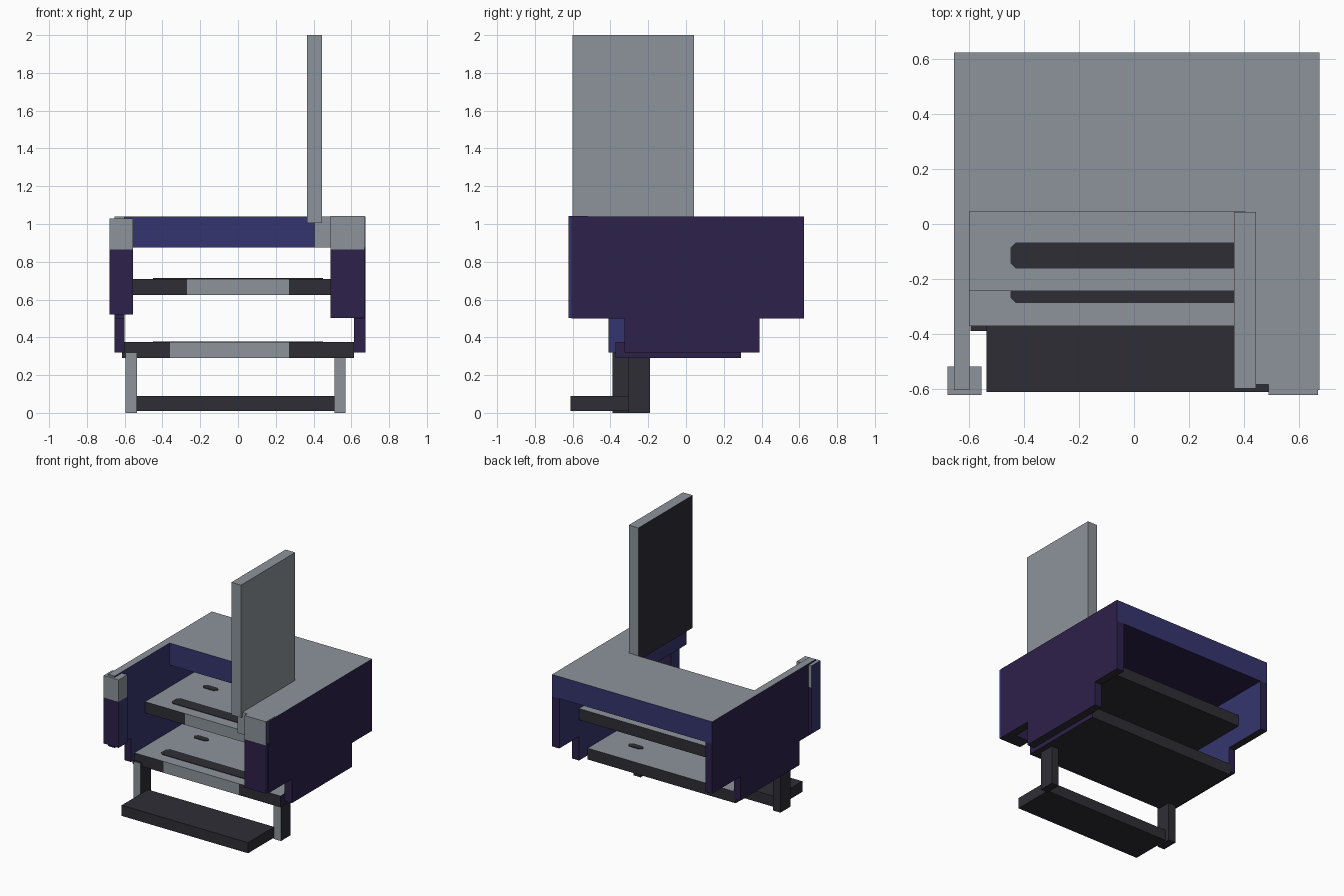
import bpy, bmesh
from mathutils import Vector

cube = bpy.data.objects.get("Cube")
if cube:
    bpy.data.objects.remove(cube, do_unlink=True)


def material(name, rgb):
    m = bpy.data.materials.new(name)
    m.use_nodes = True
    m.diffuse_color = (*rgb, 1)
    m.node_tree.nodes["Principled BSDF"].inputs["Base Color"].default_value = (*rgb, 1)
    return m


MATS = [material("light grey", (0.265, 0.295, 0.325)),
        material("charcoal", (0.027, 0.027, 0.036)),
        material("deep purple", (0.027, 0.015, 0.07)),
        material("indigo blue", (0.036, 0.036, 0.16))]
GREY, DARK, PURPLE, BLUE = range(4)
DIRS = {"left": (1, 0, 0), "right": (-1, 0, 0), "back": (0, 1, 0),
        "front": (0, -1, 0), "top": (0, 0, 1), "bottom": (0, 0, -1)}


def box(name, xs, ys, zs, base, cuts=(), band=None, **sides):
    """Box between ranges; sides recolours faces, band recolours the middle of a cut front."""
    bm = bmesh.new()
    bmesh.ops.create_cube(bm, size=1)
    for v in bm.verts:
        v.co = [r[0] if c < 0 else r[1] for c, r in zip(v.co, (xs, ys, zs))]
    for x in cuts:
        bmesh.ops.bisect_plane(bm, geom=bm.verts[:] + bm.edges[:] + bm.faces[:],
                               plane_co=(x, 0, 0), plane_no=(1, 0, 0))
    bm.normal_update()
    for f in bm.faces:
        f.material_index = base
        for side, col in sides.items():
            if f.normal.dot(Vector(DIRS[side])) > 0.9:
                f.material_index = col
        if band is not None and f.normal.y < -0.9:
            if cuts[0] < f.calc_center_median().x < cuts[1]:
                f.material_index = band
    return finish(name, bm)


def finish(name, bm):
    me = bpy.data.meshes.new(name)
    bm.to_mesh(me)
    bm.free()
    for m in MATS:
        me.materials.append(m)
    ob = bpy.data.objects.new(name, me)
    bpy.context.collection.objects.link(ob)
    return ob


def plate(name, xs, ys, z, c):
    """Thin dark plate with clipped corners."""
    (a, b), (d, e) = xs, ys
    pts = [(a + c, d), (b - c, d), (b, d + c), (b, e - c),
           (b - c, e), (a + c, e), (a, e - c), (a, d + c)]
    bm = bmesh.new()
    face = bm.faces.new([bm.verts.new((x, y, z)) for x, y in pts])
    ext = bmesh.ops.extrude_face_region(bm, geom=[face])
    for v in ext["geom"]:
        if isinstance(v, bmesh.types.BMVert):
            v.co.z += 0.004
    bmesh.ops.recalc_face_normals(bm, faces=bm.faces[:])
    for f in bm.faces:
        f.material_index = DARK
    finish(name, bm)


# Desk top with coloured aprons
box("desk_top", (-0.655, 0.675), (0.045, 0.625), (0.875, 1.04), PURPLE,
    top=GREY, front=BLUE, back=BLUE)

# Side walls: lower panel, arm in front of the top, and skirt below
for side, inner, xs, skirt in (("right", "left", (-0.655, -0.6), (-0.41, 0.29)),
                               ("left", "right", (0.615, 0.675), (-0.325, 0.39))):
    faces = {inner: BLUE}
    box(side + "_wall", xs, (-0.605, 0.625), (0.5, 0.875), PURPLE, bottom=DARK, **faces)
    box(side + "_arm", xs, (-0.605, 0.045), (0.875, 1.04), PURPLE, top=GREY,
        front=GREY, **faces)
    box(side + "_skirt", xs, skirt, (0.32, 0.5), PURPLE, bottom=DARK, **faces)

# Front towers with grey caps
for side, xs, z0, z1 in (("right", (-0.68, -0.555), 0.52, 1.03),
                         ("left", (0.49, 0.67), 0.503, 1.043)):
    ys = (-0.623, -0.52)
    box(side + "_tower", xs, ys, (z0, 0.865), PURPLE, left=BLUE, right=BLUE, bottom=DARK)
    box(side + "_tower_cap", xs, ys, (0.865, z1), GREY,
        **({"right": BLUE} if side == "right" else {"left": BLUE}))

# Inner arm block and the upright panel standing on it
box("inner_arm", (0.405, 0.615), (-0.585, 0.045), (0.875, 1.04), GREY,
    right=BLUE, bottom=PURPLE)
box("upright_panel", (0.365, 0.445), (-0.6, 0.043), (1.005, 2.0), GREY,
    right=DARK, bottom=DARK)

# Shelves with grey front bands, long slots and small marks
box("upper_shelf", (-0.6, 0.615), (-0.245, 0.39), (0.625, 0.71), DARK,
    cuts=(-0.27, 0.27), band=GREY, top=GREY)
box("lower_shelf", (-0.615, 0.613), (-0.372, 0.29), (0.29, 0.375), DARK,
    cuts=(-0.36, 0.27), band=GREY, top=GREY, left=PURPLE)
for level, z, y_slot, y_mark in (("upper", 0.71, -0.115, 0.19),
                                 ("lower", 0.375, -0.24, 0.08)):
    plate(level + "_slot", (-0.45, 0.45), (y_slot - 0.048, y_slot + 0.048), z, 0.02)
    for s, side in ((-1, "right"), (1, "left")):
        plate(f"{level}_mark_{side}", (s * 0.36 - 0.06, s * 0.36 + 0.06),
              (y_mark - 0.025, y_mark + 0.025), z, 0.02)

# Foot rest and its posts
box("right_post", (-0.595, -0.535), (-0.39, -0.27), (0, 0.32), DARK, front=GREY)
box("left_post", (0.51, 0.57), (-0.305, -0.19), (0, 0.3), DARK, front=GREY)
box("foot_rest", (-0.537, 0.512), (-0.612, -0.303), (0.01, 0.09), DARK)
